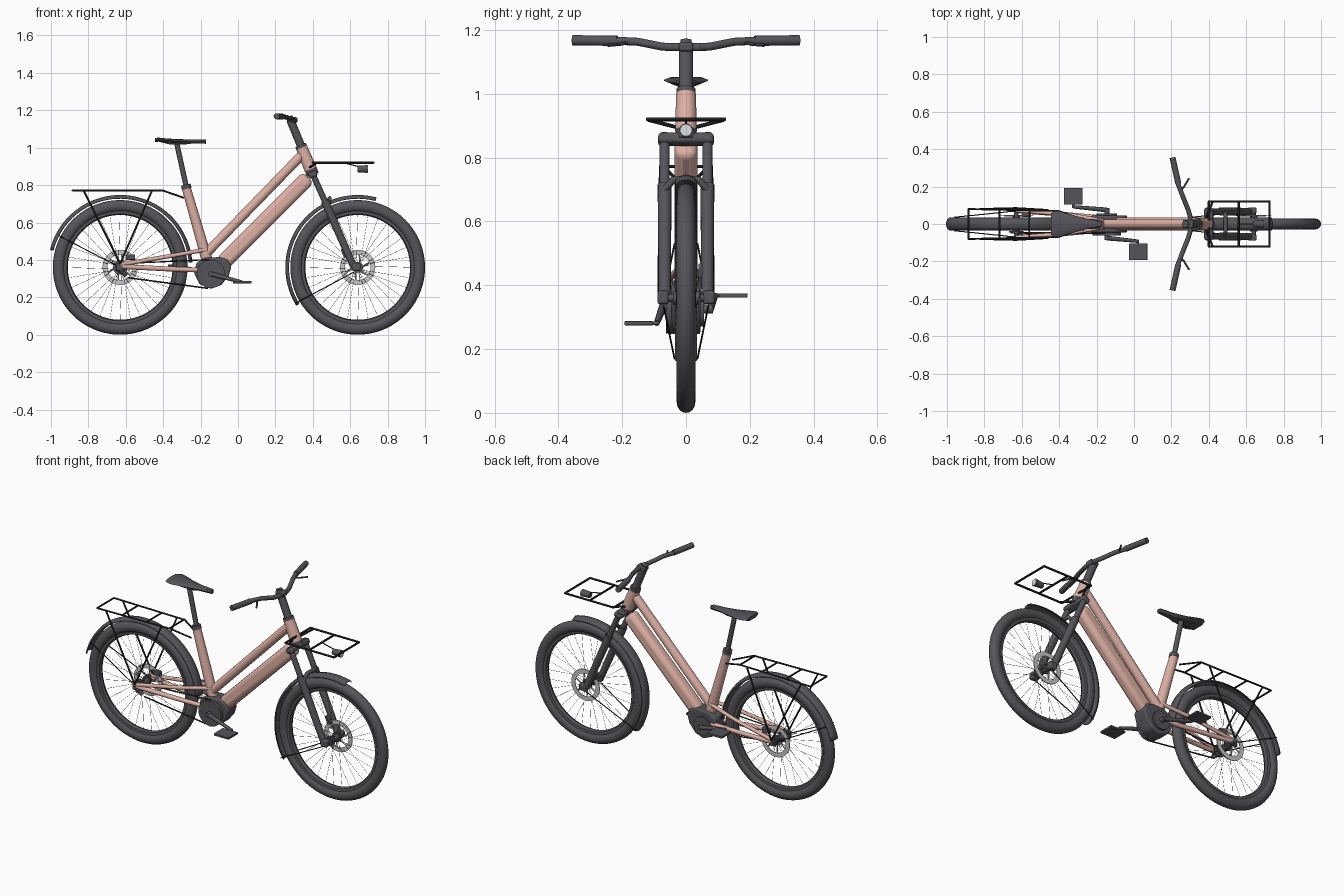
import bpy, bmesh, math
from mathutils import Vector, Matrix

if "Cube" in bpy.data.objects:
    bpy.data.objects.remove(bpy.data.objects["Cube"])


def material(name, r, g, b):
    m = bpy.data.materials.new(name)
    m.use_nodes = True
    m.diffuse_color = (r, g, b, 1)
    m.node_tree.nodes["Principled BSDF"].inputs["Base Color"].default_value = (r, g, b, 1)
    return m


PINK = material("dusty pink paint", 0.73, 0.435, 0.37)
GREY = material("charcoal", 0.091, 0.089, 0.102)
BLACK = material("black rods", 0.026, 0.027, 0.028)
STEEL = material("brake steel", 0.58, 0.58, 0.58)
LENS = material("lamp lens", 0.72, 0.76, 0.78)
parts = []


def finish(name, bm, mat):
    bmesh.ops.recalc_face_normals(bm, faces=bm.faces)
    me = bpy.data.meshes.new(name)
    bm.to_mesh(me)
    bm.free()
    me.materials.append(mat)
    ob = bpy.data.objects.new(name, me)
    bpy.context.collection.objects.link(ob)
    parts.append(ob)
    return ob


def pipes(name, runs, mat, sides=12):
    """Rods through points; each run is (points, radius, optional end radius)."""
    bm = bmesh.new()
    for pts, r, *end in runs:
        pts = [Vector(p) for p in pts]
        for a, b in zip(pts, pts[1:]):
            d = b - a
            mx = Matrix.Translation((a + b) / 2) @ d.to_track_quat('Z', 'Y').to_matrix().to_4x4()
            bmesh.ops.create_cone(bm, cap_ends=True, segments=sides, radius1=r,
                                  radius2=end[0] if end else r, depth=d.length, matrix=mx)
        for p in pts[1:-1]:
            bmesh.ops.create_uvsphere(bm, u_segments=sides, v_segments=6, radius=r,
                                      matrix=Matrix.Translation(p))
    return finish(name, bm, mat)


def round_edges(ob, width):
    mod = ob.modifiers.new("rounding", 'BEVEL')
    mod.width, mod.segments = width, 3


def box(name, centre, size, mat, bevel=0.004, tilt=0):
    bm = bmesh.new()
    mx = Matrix.Translation(centre) @ Matrix.Rotation(tilt, 4, 'Y') @ Matrix.Diagonal((*size, 1))
    bmesh.ops.create_cube(bm, size=1, matrix=mx)
    round_edges(finish(name, bm, mat), bevel)


def revolve(name, profile, x, mat, a0=0, a1=360, steps=72, closed=True):
    """Sweep a (y, radius) profile about the wheel axle at x."""
    bm = bmesh.new()
    full = a1 - a0 == 360
    rings = []
    for i in range(steps if full else steps + 1):
        a = math.radians(a0 + (a1 - a0) * i / steps)
        rings.append([bm.verts.new((x + r * math.cos(a), y, AXLE + r * math.sin(a)))
                      for y, r in profile])
    n = len(profile)
    for i in range(steps):
        p, q = rings[i], rings[(i + 1) % len(rings)]
        for j in range(n if closed else n - 1):
            k = (j + 1) % n
            bm.faces.new((p[j], p[k], q[k], q[j]))
    return finish(name, bm, mat)


def loft(name, sections, mat):
    bm = bmesh.new()
    rings = [[bm.verts.new(p) for p in s] for s in sections]
    n = len(rings[0])
    for p, q in zip(rings, rings[1:]):
        for j in range(n):
            bm.faces.new((p[j], p[(j + 1) % n], q[(j + 1) % n], q[j]))
    bm.faces.new(rings[0])
    bm.faces.new(rings[-1])
    return finish(name, bm, mat)


def both(points):
    """The same run of points on the left and on the right."""
    return [[(x, s * y, z) for x, y, z in points] for s in (1, -1)]


AXLE = 0.36
REAR, FRONT = -0.63, 0.64

# Wheels
for label, cx in (("rear", REAR), ("front", FRONT)):
    ring = [math.tau * i / 16 for i in range(16)]
    revolve(label + "_tyre", [(0.029 * math.cos(a), 0.328 + 0.032 * math.sin(a)) for a in ring], cx, GREY)
    revolve(label + "_rim", [(-0.018, 0.302), (0.018, 0.302), (0.016, 0.286), (0, 0.28), (-0.016, 0.286)], cx, GREY)
    pipes(label + "_hub", [([(cx, -0.085, AXLE), (cx, 0.085, AXLE)], 0.012),
                           ([(cx, -0.04, AXLE), (cx, 0.04, AXLE)], 0.02),
                           ([(cx, 0.026, AXLE), (cx, 0.032, AXLE)], 0.029),
                           ([(cx, -0.032, AXLE), (cx, -0.026, AXLE)], 0.029)], GREY, 20)
    spokes = []
    for i in range(32):
        a = math.tau * i / 32
        b = a + (0.35 if i % 4 < 2 else -0.35)
        y = 0.028 if i % 2 else -0.028
        spokes.append(([(cx + 0.027 * math.cos(b), y, AXLE + 0.027 * math.sin(b)),
                        (cx + 0.285 * math.cos(a), 0, AXLE + 0.285 * math.sin(a))], 0.0008))
    pipes(label + "_spokes", spokes, GREY, 4)
    revolve(label + "_brake_disc", [(0.042, 0.068), (0.042, 0.094), (0.046, 0.094), (0.046, 0.068)], cx, STEEL)
    arms = []
    for i in range(6):
        a = math.tau * i / 6
        arms.append(([(cx + 0.025 * math.cos(a), 0.044, AXLE + 0.025 * math.sin(a)),
                      (cx + 0.07 * math.cos(a + 0.4), 0.044, AXLE + 0.07 * math.sin(a + 0.4))], 0.004))
    pipes(label + "_disc_arms", arms, STEEL, 6)

# Mudguards and their stays
guard = [(-0.034, 0.37), (-0.022, 0.382), (0, 0.387), (0.022, 0.382), (0.034, 0.37)]
for label, cx, a0, a1 in (("rear", REAR, 4, 166), ("front", FRONT, 75, 212)):
    ob = revolve(label + "_mudguard", guard, cx, GREY, a0, a1, 40, False)
    ob.modifiers.new("thickness", 'SOLIDIFY').thickness = 0.004
stays = both([(REAR, 0.07, AXLE), (-0.96, 0.036, 0.53)]) + both([(0.62, 0.07, 0.335), (0.31, 0.036, 0.17)])
pipes("mudguard_stays", [(s, 0.0028) for s in stays], BLACK, 8)

# Frame
box("down_tube", (0.145, 0, 0.61), (0.655, 0.072, 0.082), PINK, 0.026, -math.pi / 4)
pipes("top_tube", [([(0.345, 0, 0.965), (-0.17, 0, 0.435)], 0.025)], PINK, 24)
pipes("seat_tube", [([(-0.278, 0, 0.79), (-0.16, 0, 0.38)], 0.024, 0.03)], PINK, 24)
pipes("head_tube", [([(0.34, 0, 1.0), (0.388, 0, 0.885)], 0.031, 0.034)], PINK, 32)
pipes("chain_stays", [(s, 0.013) for s in both([(REAR, 0.072, 0.365), (-0.38, 0.052, 0.352), (-0.18, 0.034, 0.345)])], PINK)
pipes("seat_stays", [(s, 0.011) for s in both([(REAR, 0.072, 0.375), (-0.35, 0.05, 0.423), (-0.17, 0.018, 0.455)])], PINK)
for s in (1, -1):
    box("rear_dropout", (REAR, s * 0.072, 0.362), (0.045, 0.014, 0.04), GREY)

# Motor housing
outline = [(-0.235, 0.33), (-0.222, 0.385), (-0.175, 0.412), (-0.1, 0.415), (-0.055, 0.402),
           (-0.035, 0.365), (-0.05, 0.315), (-0.09, 0.265), (-0.145, 0.245), (-0.205, 0.27)]
round_edges(loft("motor_housing", [[(x, y, z) for x, z in outline] for y in (-0.045, 0.045)], GREY), 0.008)
pipes("motor_covers", [([(-0.145, -0.062, 0.325), (-0.145, -0.04, 0.325)], 0.076),
                       ([(-0.145, 0.04, 0.325), (-0.145, 0.056, 0.325)], 0.055),
                       ([(-0.145, -0.085, 0.325), (-0.145, 0.085, 0.325)], 0.014)], GREY, 32)

# Cranks and pedals
for s, px, pz in ((-1, 0.022, 0.281), (1, -0.325, 0.368)):
    pipes("crank_arm", [([(-0.145, s * 0.075, 0.325), (px, s * 0.092, pz)], 0.013, 0.009)], GREY)
    pipes("pedal_axle", [([(px, s * 0.085, pz), (px, s * 0.12, pz)], 0.006)], GREY)
    box("pedal", (px, s * 0.148, pz), (0.1, 0.09, 0.013), GREY, 0.003)

# Drivetrain
pipes("chain", [([(-0.62, -0.046, 0.38), (-0.15, -0.05, 0.402)], 0.0035),
                ([(-0.59, -0.05, 0.305), (-0.16, -0.05, 0.248)], 0.004)], BLACK, 8)
pipes("sprockets", [([(REAR, -0.052, AXLE), (REAR, -0.046, AXLE)], 0.03),
                    ([(REAR, -0.045, AXLE), (REAR, -0.038, AXLE)], 0.038)], GREY, 24)
pipes("derailleur", [([(REAR, -0.07, 0.345), (-0.6, -0.055, 0.318)], 0.012)], GREY)
box("rear_caliper", (-0.575, 0.05, 0.415), (0.05, 0.025, 0.03), GREY)
box("front_caliper", (0.575, 0.052, 0.44), (0.035, 0.026, 0.05), GREY, 0.004, -0.4)

# Suspension fork
box("fork_crown", (0.4, 0, 0.857), (0.048, 0.175, 0.034), GREY, 0.012, -0.4)
pipes("steerer_base", [([(0.387, 0, 0.89), (0.4, 0, 0.855)], 0.033)], GREY, 24)
pipes("fork_stanchions", [(s, 0.016) for s in both([(0.393, 0.067, 0.874), (0.475, 0.067, 0.69)])], GREY, 16)
pipes("fork_lowers", [(s, 0.022, 0.019) for s in both([(0.464, 0.067, 0.715), (0.618, 0.067, 0.365)])], GREY, 16)
pipes("fork_arch", [([(0.485, -0.067, 0.7), (0.49, -0.04, 0.73), (0.49, 0.04, 0.73), (0.485, 0.067, 0.7)], 0.011)], GREY)
for s in (1, -1):
    box("fork_dropout", (0.632, s * 0.072, 0.362), (0.045, 0.035, 0.042), GREY, 0.008)

# Stem, handlebar, grips and levers
pipes("stem", [([(0.341, 0, 0.998), (0.334, 0, 1.015)], 0.03),
               ([(0.337, 0, 1.01), (0.28, 0, 1.148)], 0.022),
               ([(0.285, 0, 1.13), (0.274, 0, 1.168)], 0.018)], GREY, 20)
box("bar_clamp", (0.29, 0, 1.148), (0.055, 0.045, 0.03), GREY, 0.008)
half = [(0.3, 0.04, 1.146), (0.29, 0.075, 1.148), (0.26, 0.15, 1.163), (0.237, 0.21, 1.166), (0.207, 0.34, 1.168)]
bar = [(x, -y, z) for x, y, z in reversed(half)] + half
pipes("handlebar", [(bar, 0.0125)], GREY, 16)
pipes("grips", [(s, 0.016) for s in both([(0.237, 0.215, 1.166), (0.206, 0.355, 1.168)])], GREY, 20)
pipes("brake_levers", [(s, 0.005) for s in both([(0.25, 0.18, 1.163), (0.268, 0.2, 1.156), (0.295, 0.245, 1.152)])], GREY, 8)

# Seat post and saddle
pipes("seat_post", [([(-0.33, 0, 1.035), (-0.272, 0, 0.77)], 0.014)], GREY, 16)
pipes("seat_clamp", [([(-0.279, 0, 0.802), (-0.274, 0, 0.78)], 0.026)], GREY, 20)
saddle = []
for x, w, top in ((-0.445, 0.056, 1.052), (-0.425, 0.069, 1.054), (-0.4, 0.069, 1.051), (-0.33, 0.048, 1.046),
                  (-0.25, 0.027, 1.044), (-0.18, 0.018, 1.044), (-0.17, 0.012, 1.042)):
    saddle.append([(x, w * y, top + dz) for y, dz in ((-1, -0.01), (-0.7, -0.002), (0, 0), (0.7, -0.002),
                                                      (1, -0.01), (0.6, -0.022), (-0.6, -0.022))])
loft("saddle", saddle, GREY)
pipes("saddle_rails", [(s, 0.004) for s in both([(-0.42, 0.025, 1.035), (-0.36, 0.02, 1.02), (-0.29, 0.02, 1.02), (-0.22, 0.008, 1.03)])], GREY, 8)

# Rear rack
runs = both([(-0.885, 0, 0.772), (-0.885, 0.08, 0.772), (-0.405, 0.07, 0.772), (-0.29, 0.03, 0.732)])
runs += both([(-0.46, 0.075, 0.77), (REAR, 0.085, 0.38)]) + both([(-0.825, 0.08, 0.77), (REAR, 0.085, 0.38)])
runs += [[(x, -0.075, 0.772), (x, 0.075, 0.772)] for x in (-0.72, -0.56, -0.41)]
pipes("rear_rack", [(r, 0.005) for r in runs], BLACK, 8)

# Front rack, braced from its rear corners to the head tube
runs = both([(0.725, 0, 0.92), (0.725, 0.12, 0.92), (0.4, 0.12, 0.92), (0.4, 0, 0.92)])
runs += both([(0.56, 0, 0.92), (0.56, 0.12, 0.92)]) + both([(0.38, 0.02, 0.893), (0.42, 0.118, 0.918)])
pipes("front_rack", [(r, 0.006) for r in runs], BLACK, 8)

# Headlamp
pipes("headlamp", [([(0.638, 0, 0.886), (0.692, 0, 0.886)], 0.017, 0.021)], GREY, 24)
pipes("headlamp_lens", [([(0.69, 0, 0.886), (0.695, 0, 0.886)], 0.0175)], LENS, 24)
pipes("headlamp_bracket", [([(0.56, 0, 0.92), (0.65, 0, 0.898)], 0.003)], BLACK, 8)

# Smooth shading with crisp edges
bpy.ops.object.select_all(action='DESELECT')
for ob in parts:
    ob.select_set(True)
bpy.context.view_layer.objects.active = parts[0]
bpy.ops.object.shade_smooth_by_angle(angle=math.radians(35))
